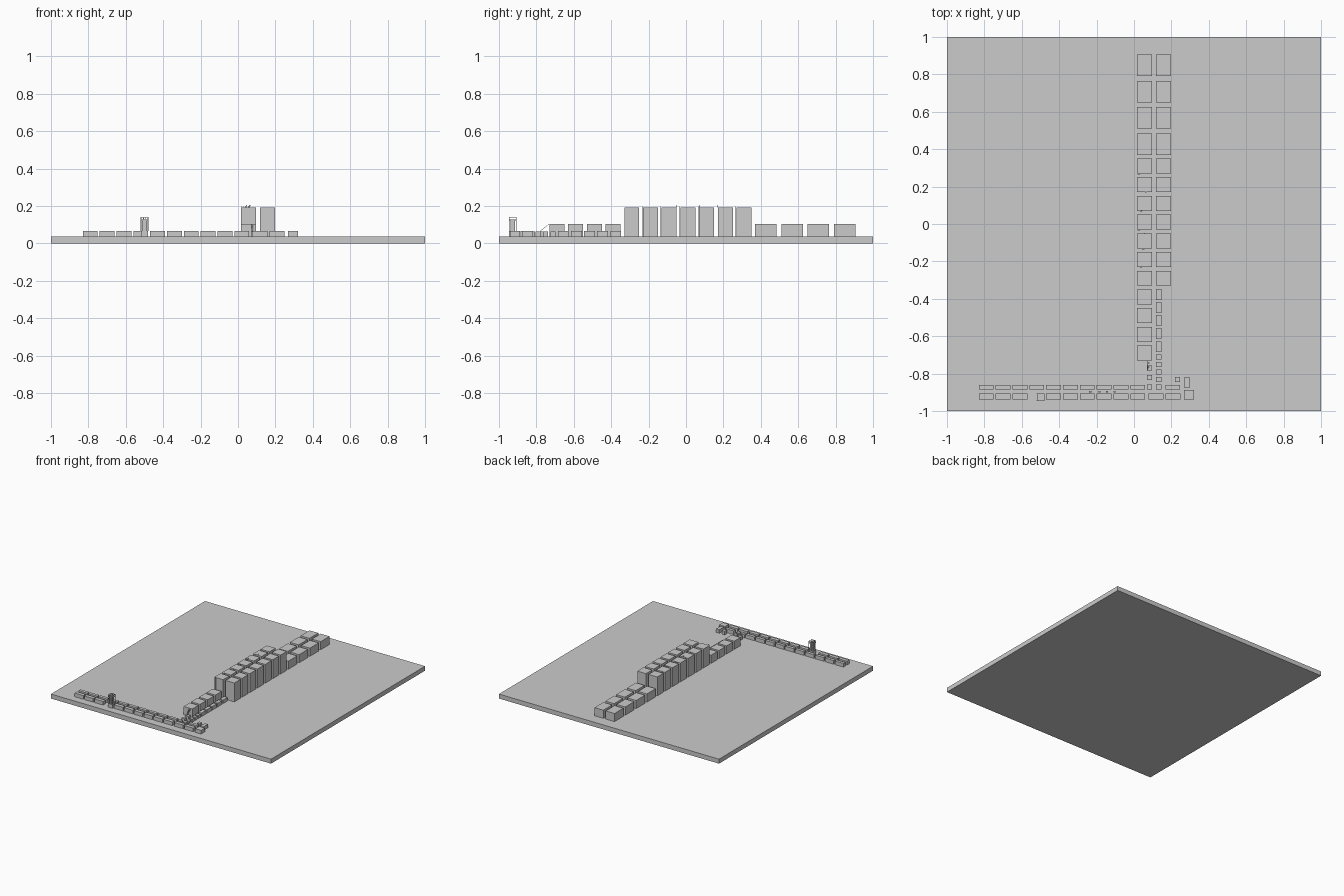
import bpy, bmesh
from mathutils import Vector, Matrix

if "Cube" in bpy.data.objects:
    bpy.data.objects.remove(bpy.data.objects["Cube"])

grey = bpy.data.materials.new("plain_grey")
grey.use_nodes = True
grey.diffuse_color = (0.6, 0.6, 0.6, 1)
grey.node_tree.nodes["Principled BSDF"].inputs["Base Color"].default_value = (0.6, 0.6, 0.6, 1)

GROUND, LOW, MID, TALL = 0.037, 0.067, 0.104, 0.192


def add_box(bm, x, y, z):
    """Box from (min, max) pairs."""
    spans = (x, y, z)
    centre = Vector([(a + b) / 2 for a, b in spans])
    size = [abs(b - a) for a, b in spans]
    bmesh.ops.create_cube(bm, size=1, matrix=Matrix.Translation(centre) @ Matrix.Diagonal((*size, 1)))


def add_bar(bm, start, end, width=0.002):
    start, end = Vector(start), Vector(end)
    d = end - start
    turn = d.to_track_quat("Z", "Y").to_matrix().to_4x4()
    bmesh.ops.create_cube(bm, size=1, matrix=Matrix.Translation((start + end) / 2) @ turn
                          @ Matrix.Diagonal((width, width, d.length, 1)))


def add_ladder(bm, foot, top, width=0.01, rungs=10):
    foot, top = Vector(foot), Vector(top)
    side = Vector((width / 2, 0, 0))
    for s in (-side, side):
        add_bar(bm, foot + s, top + s)
    for i in range(rungs):
        p = foot.lerp(top, (i + 0.5) / rungs)
        add_bar(bm, p - side, p + side)


def finish(name, bm):
    mesh = bpy.data.meshes.new(name)
    bm.to_mesh(mesh)
    bm.free()
    mesh.materials.append(grey)
    bpy.context.collection.objects.link(bpy.data.objects.new(name, mesh))


def blocks(name, boxes, top):
    bm = bmesh.new()
    for x, y in boxes:
        add_box(bm, x, y, (GROUND, top))
    finish(name, bm)


# Ground slab
bm = bmesh.new()
add_box(bm, (-1, 1), (-1, 1), (0, GROUND))
finish("ground_slab", bm)

# Main double column of buildings
left_col, right_col = (0.016, 0.096), (0.118, 0.198)
blocks("back_blocks", [(x, (y, y + 0.115)) for x in (left_col, right_col)
                       for y in [0.37 + 0.14 * i for i in range(4)]], MID)
tall_y = [-0.33 + 0.1 * i for i in range(7)]
blocks("tall_blocks", [(x, (y, y + 0.08)) for x in (left_col, right_col) for y in tall_y], TALL)
blocks("middle_blocks", [(left_col, (y, y + 0.08)) for y in [-0.73 + 0.1 * i for i in range(4)]], MID)

# Narrow lane beside the column
lane = (0.118, 0.147)
blocks("lane_blocks", [(lane, (y, y + 0.058)) for y in [-0.685 + 0.07 * i for i in range(5)]], LOW)
blocks("lane_cubes", [(lane, (y, y + 0.028)) for y in [-0.885 + 0.04 * i for i in range(5)]], LOW - 0.004)
blocks("corner_cubes", [((0.069, 0.097), (y, y + 0.028)) for y in (-0.885, -0.835, -0.784)], LOW - 0.004)

# Double front row, with a gap left for the tower
rear, front = (-0.885, -0.86), (-0.937, -0.907)
row_x = [-0.83 + 0.09 * i for i in range(10)]
row = [((x, x + 0.08), rear) for x in row_x]
row += [((x, x + 0.08), front) for i, x in enumerate(row_x) if i != 3]
row += [((x, x + 0.08), front) for x in (0.078, 0.169)] + [((0.169, 0.246), rear)]
blocks("front_row_blocks", row, LOW)

# Right end of the front row
blocks("end_blocks", [((0.267, 0.32), (-0.937, -0.887)), ((0.27, 0.298), (-0.877, -0.817)),
                      ((0.22, 0.247), (-0.845, -0.817))], LOW)

# Watch tower: base, posts, deck and railing
bm = bmesh.new()
tx, ty = (-0.518, -0.481), (-0.945, -0.908)
add_box(bm, tx, ty, (GROUND, LOW))
add_box(bm, (tx[0] + 0.006, tx[1] - 0.006), (ty[0] + 0.006, ty[1] - 0.006), (LOW, 0.125))
add_box(bm, tx, ty, (0.122, 0.127))
for i in range(4):
    a, b = i / 3, (i + 1) / 3
    for y in ty:
        px = tx[0] + (tx[1] - tx[0]) * a
        add_bar(bm, (px, y, LOW), (px, y, 0.14), 0.004)
for y in ty:
    add_bar(bm, (tx[0], y, 0.138), (tx[1], y, 0.138), 0.003)
for x in tx:
    add_bar(bm, (x, ty[0], 0.138), (x, ty[1], 0.138), 0.003)
finish("watch_tower", bm)

# Ladders in the gaps between the tall buildings, and one leaning ladder
bm = bmesh.new()
for i, y in enumerate(tall_y):
    x = 0.025 + 0.012 * (i % 3)
    add_ladder(bm, (x, y - 0.004, GROUND), (x, y - 0.004, TALL + 0.005), rungs=14)
add_ladder(bm, (0.078, -0.782, LOW - 0.004), (0.078, -0.732, MID), rungs=8)
finish("ladders", bm)

# Small poles on the roofs
bm = bmesh.new()
for x, y, z in ((0.055, -0.05, TALL), (0.04, 0.07, TALL), (0.06, 0.17, TALL)):
    add_bar(bm, (x, y, z), (x + 0.006, y, z + 0.013), 0.003)
for x in (-0.24, -0.19, -0.15, -0.11):
    add_box(bm, (x, x + 0.012), (-0.9, -0.892), (GROUND, 0.05))
finish("small_fittings", bm)
